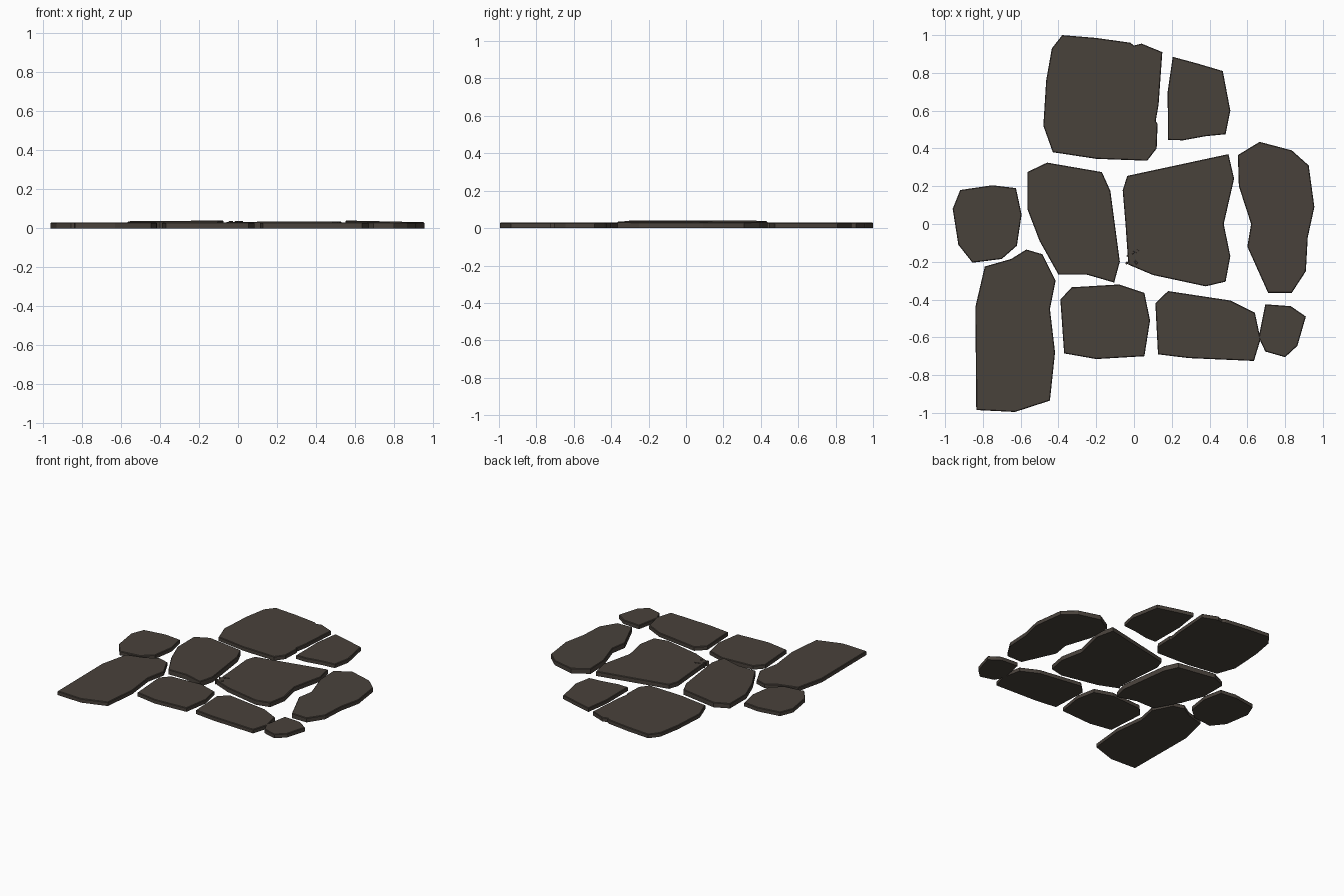
import bpy, bmesh, random
from mathutils import Vector

if "Cube" in bpy.data.objects:
    bpy.data.objects.remove(bpy.data.objects["Cube"])

random.seed(4)

slate = bpy.data.materials.new("dark brown slate")
slate.diffuse_color = (0.066, 0.054, 0.044, 1)
slate.use_nodes = True
slate.node_tree.nodes["Principled BSDF"].inputs["Base Color"].default_value = slate.diffuse_color


def stone(name, outline, h_left=0.03, h_right=0.03, chamfer=0.004):
    """Flat paving slab: outline on z = 0, top plane sloping from left to right, thin chamfer."""
    bm = bmesh.new()
    base = bm.faces.new([bm.verts.new((x, y, 0)) for x, y in outline])
    base.normal_update()
    if base.normal.z > 0:
        base.normal_flip()
    x0, x1 = min(p[0] for p in outline), max(p[0] for p in outline)
    res = bmesh.ops.extrude_face_region(bm, geom=[base], use_keep_orig=True)
    top_verts = [g for g in res["geom"] if isinstance(g, bmesh.types.BMVert)]
    top = [g for g in res["geom"] if isinstance(g, bmesh.types.BMFace)]
    for v in top_verts:
        t = (v.co.x - x0) / (x1 - x0)
        v.co.z = h_left + (h_right - h_left) * t - chamfer
    bmesh.ops.recalc_face_normals(bm, faces=bm.faces)
    # chamfered rim
    bmesh.ops.inset_region(bm, faces=top, thickness=chamfer, use_even_offset=True)
    for v in top[0].verts:
        v.co.z += chamfer
    bmesh.ops.triangulate(bm, faces=[f for f in bm.faces if len(f.verts) > 4])
    bmesh.ops.recalc_face_normals(bm, faces=bm.faces)
    me = bpy.data.meshes.new(name)
    bm.to_mesh(me)
    bm.free()
    me.materials.append(slate)
    ob = bpy.data.objects.new(name, me)
    bpy.context.collection.objects.link(ob)
    return ob


# back row
stone("back_large_slab", [(-.38, 1), (-.2, .985), (-.02, .96), (0, .945), (.04, .955),
                          (.15, .91), (.13, .63), (.115, .545), (.125, .53), (.12, .4),
                          (.07, .335), (-.2, .345), (-.43, .38), (-.48, .52),
                          (-.465, .76), (-.435, .93)])
stone("back_right_slab", [(.205, .885), (.335, .85), (.47, .81), (.51, .6), (.485, .475),
                          (.38, .465), (.26, .443), (.18, .445), (.178, .7)])

# middle row
stone("middle_left_small_slab", [(-.92, .18), (-.75, .205), (-.625, .19), (-.595, .05),
                                 (-.62, -.115), (-.70, -.185), (-.855, -.205),
                                 (-.93, -.11), (-.96, .08)])
stone("middle_left_slab", [(-.565, .275), (-.46, .325), (-.17, .275), (-.125, .175),
                           (-.075, -.2), (-.105, -.31), (-.25, -.268), (-.4, -.268),
                           (-.5, -.09), (-.565, .08)], 0.036, 0.04)
stone("centre_slab", [(-.035, .255), (.5, .37), (.53, .24), (.475, 0), (.51, -.17),
                      (.485, -.305), (.38, -.33), (.1, -.27), (-.03, -.215),
                      (-.045, 0), (-.06, .18)], 0.033, 0.035)
stone("right_long_slab", [(.55, .365), (.665, .435), (.835, .39), (.925, .31), (.955, .09),
                          (.92, -.07), (.91, -.25), (.835, -.365), (.71, -.365),
                          (.6, -.12), (.62, 0), (.555, .2)], 0.04, 0.031)

# front row
stone("front_left_long_slab", [(-.79, -.225), (-.65, -.185), (-.57, -.135), (-.485, -.16),
                               (-.415, -.3), (-.445, -.45), (-.418, -.68), (-.445, -.935),
                               (-.63, -.995), (-.835, -.985), (-.84, -.44)])
stone("front_middle_slab", [(-.33, -.335), (-.08, -.32), (.055, -.365), (.085, -.51),
                            (.055, -.7), (-.2, -.715), (-.37, -.685), (-.39, -.4)])
stone("front_right_slab", [(.18, -.355), (.51, -.405), (.64, -.47), (.67, -.61),
                           (.635, -.725), (.29, -.71), (.127, -.69), (.113, -.42)])
stone("front_corner_small_slab", [(.695, -.425), (.83, -.435), (.91, -.49), (.865, -.645),
                                  (.8, -.705), (.695, -.675), (.66, -.6)])

# small broken chips lying at the corner of the centre slab
for i in range(9):
    c = Vector((random.uniform(-.05, .02), random.uniform(-.215, -.13)))
    r = random.uniform(.006, .012)
    stone(f"stone_chip_{i + 1}",
          [(c.x - r, c.y), (c.x, c.y - r * .7), (c.x + r, c.y + r * .3), (c.x, c.y + r)],
          0.036, 0.038, 0.001)
